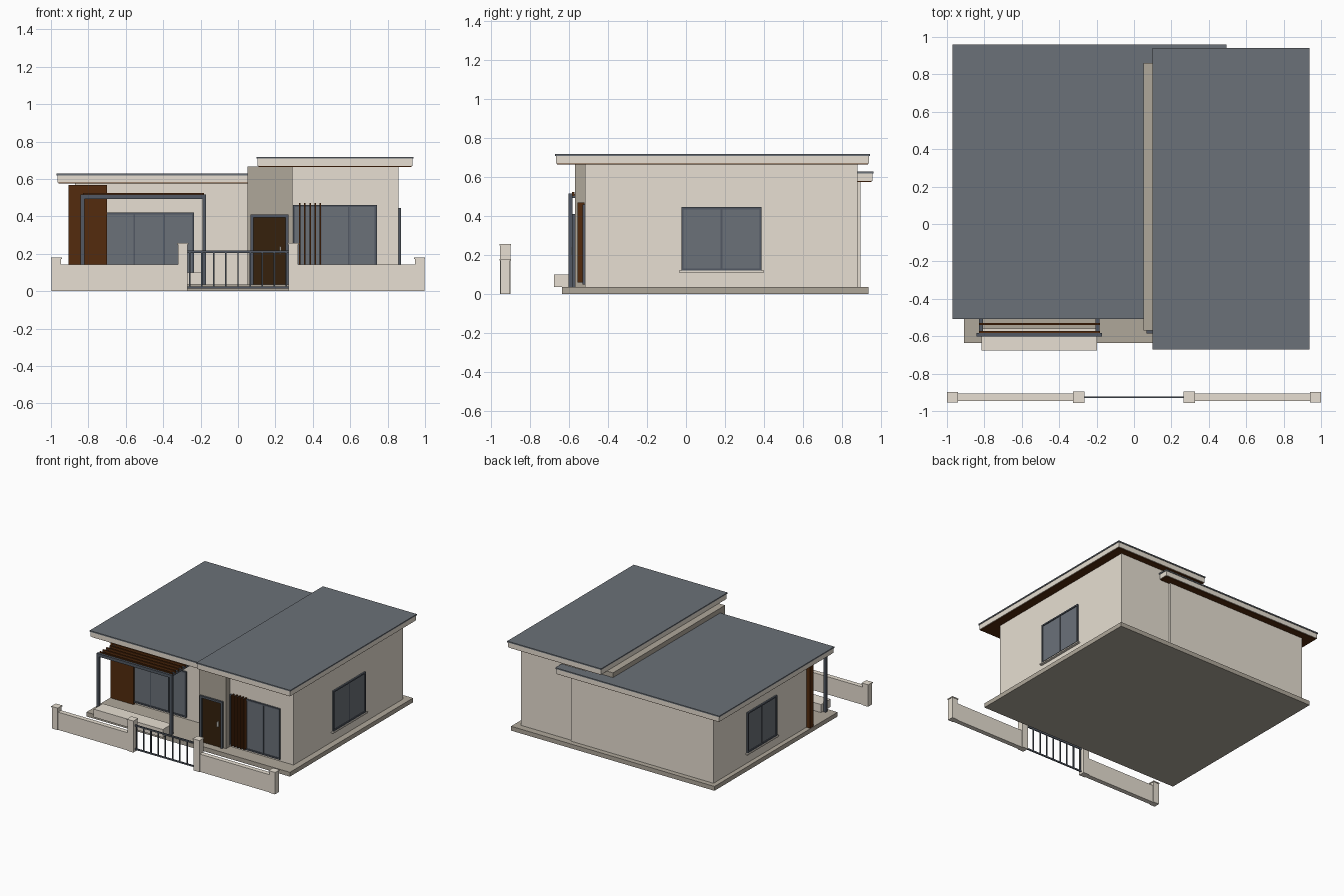
import bpy

if "Cube" in bpy.data.objects:
    bpy.data.objects.remove(bpy.data.objects["Cube"], do_unlink=True)


def material(name, rgb):
    """Flat material from display values 0-255."""
    lin = [((c / 255 + 0.055) / 1.055) ** 2.4 for c in rgb]
    m = bpy.data.materials.new(name)
    m.use_nodes = True
    m.diffuse_color = (*lin, 1)
    bsdf = m.node_tree.nodes["Principled BSDF"]
    bsdf.inputs["Base Color"].default_value = (*lin, 1)
    bsdf.inputs["Roughness"].default_value = 0.8
    return m


PLASTER = material("beige_plaster", (231, 223, 210))
TAUPE = material("taupe_stone", (175, 167, 154))
ROOF = material("slate_roof", (107, 113, 120))
GLASS = material("grey_glass", (107, 113, 121))
FRAME = material("dark_slate_metal", (82, 89, 99))
WOOD = material("brown_wood", (84, 43, 13))
DOOR = material("dark_door_wood", (54, 33, 12))
HANDLE = material("light_metal", (238, 234, 225))


def boxes(name, mat, *extents):
    """One object made of boxes, each given as (x range, y range, z range)."""
    verts, faces = [], []
    for xs, ys, zs in extents:
        n = len(verts)
        verts += [(x, y, z) for x in sorted(xs) for y in sorted(ys) for z in sorted(zs)]
        quads = ("0132", "4675", "0451", "2376", "0264", "1573")
        faces += [[n + int(i) for i in q] for q in quads]
    me = bpy.data.meshes.new(name)
    me.from_pydata(verts, [], faces)
    me.materials.append(mat)
    ob = bpy.data.objects.new(name, me)
    bpy.context.collection.objects.link(ob)


def window(name, along, wall, out, span, zs, panes, sill=False):
    """Glass with frame and mullions on a wall; out is the outward sign."""
    def ext(a, depth, z, back=0.005):
        d = (wall - out * back, wall + out * depth)
        return (a, d, z) if along == "x" else (d, a, z)
    w = 0.011
    (a0, a1), (z0, z1) = span, zs
    boxes(name + "_glass", GLASS, ext((a0 + w / 2, a1 - w / 2), 0.006, (z0 + w / 2, z1 - w / 2)))
    parts = [ext((a0, a0 + w), 0.013, zs), ext((a1 - w, a1), 0.013, zs),
             ext((a0 + w, a1 - w), 0.013, (z0, z0 + w)), ext((a0 + w, a1 - w), 0.013, (z1 - w, z1))]
    for i in range(1, panes):
        c = a0 + (a1 - a0) * i / panes
        parts.append(ext((c - 0.004, c + 0.004), 0.01, (z0 + w, z1 - w)))
    boxes(name + "_frame", FRAME, *parts)
    if sill:
        boxes(name + "_sill", PLASTER, ext((a0 - 0.013, a1 + 0.013), 0.02, (z0 - 0.01, z0)))


def roof(name, xs, ys, bottom, top):
    """Dark slab over a plaster fascia with a wooden soffit."""
    def inset(r, d):
        return (r[0] + d, r[1] - d)
    boxes(name + "_slab", ROOF, (xs, ys, (top - 0.01, top)))
    boxes(name + "_fascia", PLASTER, (inset(xs, 0.005), inset(ys, 0.005), (bottom + 0.003, top - 0.01)))
    boxes(name + "_soffit", WOOD, (inset(xs, 0.01), inset(ys, 0.01), (bottom - 0.002, bottom + 0.004)))


# Base and main volumes
FLOOR = 0.035
PORCH = -0.315
boxes("base_slab", TAUPE, ((-0.909, 0.909), (-0.636, 0.935), (0, FLOOR)))
boxes("left_low_wing", PLASTER, ((-0.872, 0.40), (PORCH, 0.894), (FLOOR, 0.578)))
boxes("right_tall_wing", PLASTER, ((0.28, 0.859), (-0.517, 0.88), (FLOOR, 0.668)))
boxes("entrance_block", TAUPE, ((0.05, 0.292), (-0.57, 0.86), (FLOOR, 0.667)))
roof("low_roof", (-0.97, 0.495), (-0.508, 0.961), 0.577, 0.629)
roof("tall_roof", (0.099, 0.938), (-0.672, 0.942), 0.665, 0.718)

# Windows
window("porch_window", "x", PORCH, -1, (-0.714, -0.236), (0.05, 0.42), 3)
window("front_window", "x", -0.517, -1, (0.293, 0.742), (0.05, 0.46), 3)
window("left_side_window", "y", -0.872, -1, (0.098, 0.472), (0.12, 0.445), 2, True)
window("right_side_window", "y", 0.859, 1, (-0.024, 0.388), (0.12, 0.445), 2, True)

# Door
boxes("door_leaf", DOOR, ((0.084, 0.256), (-0.575, -0.56), (FLOOR, 0.40)))
boxes("door_frame", FRAME,
      ((0.066, 0.084), (-0.585, -0.56), (FLOOR, 0.411)),
      ((0.254, 0.27), (-0.585, -0.56), (FLOOR, 0.411)),
      ((0.084, 0.254), (-0.585, -0.56), (0.395, 0.411)))
boxes("door_handle", HANDLE, ((0.221, 0.231), (-0.588, -0.57), (0.20, 0.24)))

# Timber cladding and vertical fins
boxes("timber_panel", WOOD, ((-0.906, -0.70), (PORCH - 0.018, PORCH + 0.025), (FLOOR, 0.568)))
fin_x = [0.331 + 0.027 * i for i in range(5)]
boxes("window_fins", WOOD, *[((x - 0.004, x + 0.004), (-0.555, -0.52), (0.06, 0.47)) for x in fin_x])

# Porch step and pergola
boxes("porch_step", PLASTER, ((-0.815, -0.198), (-0.677, -0.56), (FLOOR, 0.10)))
posts = [((x - 0.01, x + 0.01), (-0.602, -0.582), (FLOOR, 0.5)) for x in (-0.832, -0.18)]
sides = [((x - 0.01, x + 0.01), (-0.582, PORCH), (0.492, 0.512)) for x in (-0.818, -0.195)]
boxes("pergola_frame", FRAME, *posts, *sides, ((-0.842, -0.17), (-0.602, -0.582), (0.492, 0.516)))
slat_y = [-0.577 + 0.042 * i for i in range(7)]
boxes("pergola_slats", WOOD, *[((-0.83, -0.183), (y - 0.006, y + 0.006), (0.503, 0.524)) for y in slat_y])

# Front boundary wall, mirrored about the gate
FY = -0.926


def pillar(name, x, half, height):
    cap = height - 0.008
    boxes(name, PLASTER,
          ((x - half, x + half), (FY - half, FY + half), (0, cap)),
          ((x - half - 0.004, x + half + 0.004), (FY - half - 0.004, FY + half + 0.004), (cap, height)))


for side, s in (("left", 1), ("right", -1)):
    boxes(side + "_boundary_wall", PLASTER, ((s * 0.29, s * 0.97), (FY - 0.019, FY + 0.019), (0, 0.143)))
    pillar(side + "_end_pillar", s * 0.971, 0.025, 0.18)
    pillar(side + "_gate_pillar", s * 0.295, 0.026, 0.257)

# Gate
bars = [((x - 0.004, x + 0.004), (FY - 0.004, FY + 0.004), (0.02, 0.21))
        for x in [0.0645 * i for i in range(-4, 5)]]
rails = [((-0.27, 0.27), (FY - 0.004, FY + 0.004), (z - 0.006, z + 0.006)) for z in (0.02, 0.21)]
boxes("gate", FRAME, *bars, *rails)
